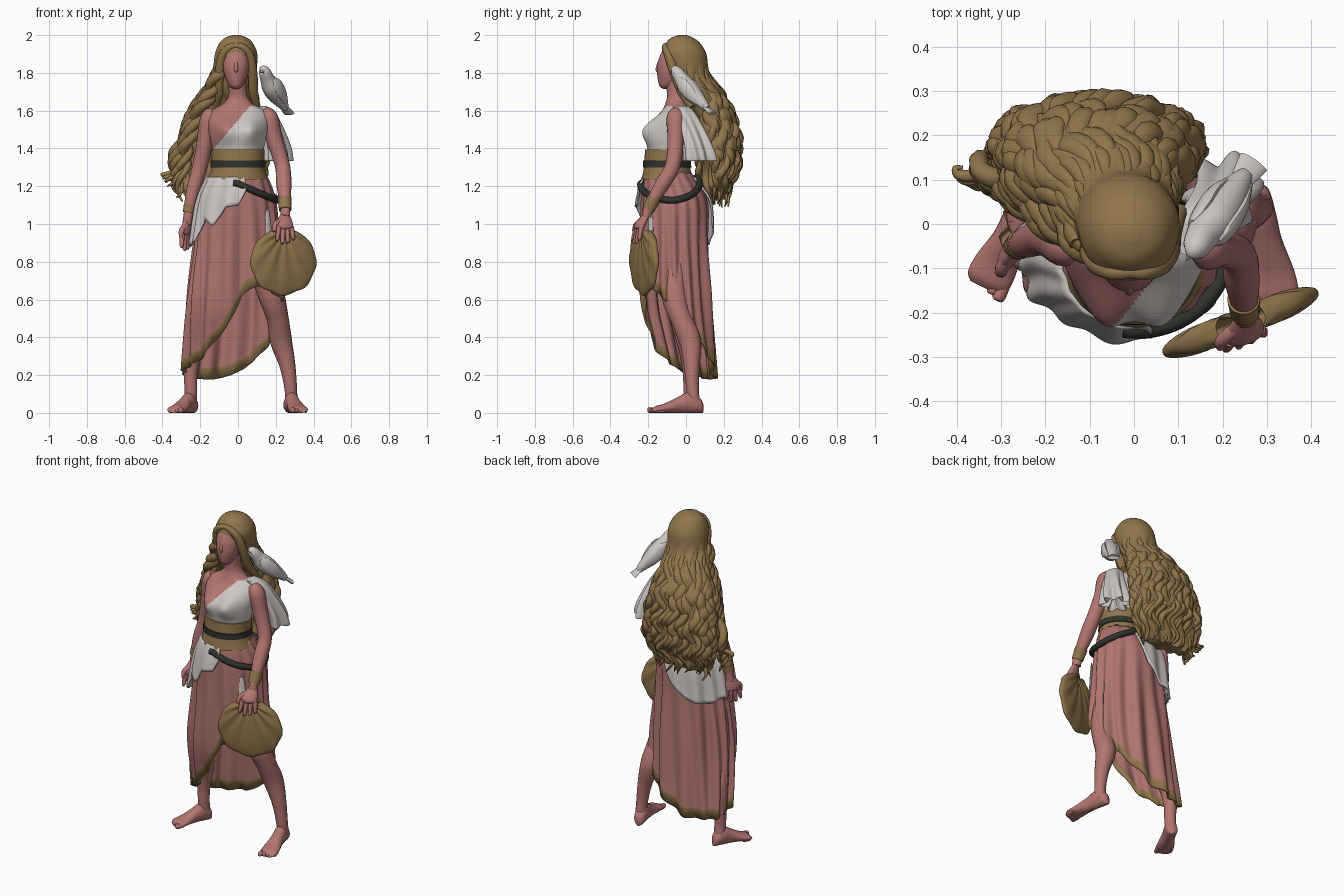
import bpy, bmesh, math, random
from mathutils import Vector
from math import sin, cos, pi, radians, exp

random.seed(4)
if "Cube" in bpy.data.objects:
    bpy.data.objects.remove(bpy.data.objects["Cube"])


def material(name, rgb):
    m = bpy.data.materials.new(name)
    m.use_nodes = True
    m.diffuse_color = (*rgb, 1)
    bsdf = next(n for n in m.node_tree.nodes if n.type == 'BSDF_PRINCIPLED')
    bsdf.inputs["Base Color"].default_value = (*rgb, 1)
    bsdf.inputs["Roughness"].default_value = 0.8
    return m


SKIN = material("skin_pink", (.45, .18, .165))
ROSE = material("rose_cloth", (.43, .175, .16))
GOLD = material("old_gold", (.28, .18, .07))
WHITE = material("white_cloth", (.62, .57, .55))
DARK = material("dark_leather", (.03, .032, .025))


def smooth(pts, n=5):
    """Catmull-Rom interpolation of equal-length tuples."""
    out = []
    for i in range(len(pts) - 1):
        quad = [pts[max(i - 1, 0)], pts[i], pts[i + 1], pts[min(i + 2, len(pts) - 1)]]
        for k in range(n):
            t = k / n
            out.append(tuple(b + t / 2 * (c - a + t * (2 * a - 5 * b + 4 * c - d + t * (3 * (b - c) + d - a)))
                             for a, b, c, d in zip(*quad)))
    return out + [tuple(pts[-1])]


def lookup(table, z):
    """Ring of a table (sorted from high z to low) at height z."""
    for p, q in zip(table, table[1:]):
        if p[0] >= z >= q[0] and p[0] > q[0]:
            t = (p[0] - z) / (p[0] - q[0])
            return [a + t * (b - a) for a, b in zip(p, q)]
    return table[0] if z > table[0][0] else table[-1]


def grid(name, rows, mats, rule=None, closed=True, caps=True, thick=0):
    """Skin rows of points into one surface; rule(row, centre) picks the material."""
    bm = bmesh.new()
    vs = [[bm.verts.new(p) for p in row] for row in rows]
    n = len(rows[0])
    for r in range(len(rows) - 1):
        for i in range(n if closed else n - 1):
            j = (i + 1) % n
            f = bm.faces.new((vs[r][i], vs[r][j], vs[r + 1][j], vs[r + 1][i]))
            if rule:
                f.material_index = rule(r, f.calc_center_median())
    if caps and closed:
        bm.faces.new(vs[0])
        bm.faces.new(vs[-1])
    bmesh.ops.recalc_face_normals(bm, faces=bm.faces)
    me = bpy.data.meshes.new(name)
    bm.to_mesh(me)
    bm.free()
    for m in mats:
        me.materials.append(m)
    me.shade_smooth()
    me.set_sharp_from_angle(angle=radians(55))
    ob = bpy.data.objects.new(name, me)
    bpy.context.collection.objects.link(ob)
    if thick:
        ob.modifiers.new("thickness", 'SOLIDIFY').thickness = thick


def loft(name, rings, mats, n=48, push=None, rule=None, step=5):
    """Horizontal ellipses (z, cx, cy, rx, ry), optionally displaced."""
    rows = []
    for z, cx, cy, rx, ry in smooth(rings, step):
        row = []
        for i in range(n):
            a = 2 * pi * i / n
            p = Vector((cx + rx * cos(a), cy + ry * sin(a), z))
            row.append(push(p, a) if push else p)
        rows.append(row)
    grid(name, rows, mats, rule)


def tube(name, pts, mat, n=12, ref=(0, 0, 1), step=5, flat=1):
    """Round or flattened tube through (x, y, z, radius); flat scales the depth."""
    path = smooth(pts, step)
    pos = [Vector(p[:3]) for p in path]
    rows, side = [], None
    for i, p in enumerate(path):
        t = (pos[min(i + 1, len(pos) - 1)] - pos[max(i - 1, 0)]).normalized()
        side = t.cross(Vector(ref)) if side is None else side - t * side.dot(t)
        side.normalize()
        up = side.cross(t)
        rows.append([pos[i] + (side * cos(2 * pi * k / n) + up * flat * sin(2 * pi * k / n)) * p[3]
                     for k in range(n)])
    grid(name, rows, [mat])


# Head with a low nose
loft("head", [(1.945, -.01, -.06, .02, .02), (1.93, -.01, -.06, .05, .055), (1.88, -.01, -.07, .068, .072),
              (1.82, -.01, -.078, .068, .075), (1.77, -.01, -.085, .055, .065), (1.73, -.01, -.095, .035, .045),
              (1.715, -.01, -.1, .012, .02)], [SKIN], 32)
tube("nose", [(-.01, -.135, 1.88, .006), (-.01, -.146, 1.84, .01), (-.01, -.15, 1.815, .011),
              (-.01, -.142, 1.803, .006)], SKIN, ref=(0, 1, 0))


# Torso, with the one-shouldered bodice coloured by a diagonal rule
def bust(p, a):
    if sin(a) < 0:
        p.y += .065 * sin(a) * sum(exp(-((p.x - s) / .065) ** 2 - ((p.z - 1.495) / .07) ** 2) for s in (-.07, .07))
    return p


def bodice(r, c):
    diagonal = c.z < min(1.625, 1.45 + 1.17 * (c.x + .085))
    return int(diagonal or (c.y > -.085 and c.z < 1.55))


loft("torso", [(1.76, -.005, -.06, .048, .05), (1.68, 0, -.05, .05, .05), (1.635, 0, -.05, .08, .06),
               (1.6, 0, -.055, .14, .068), (1.54, 0, -.07, .16, .09), (1.45, 0, -.085, .148, .105),
               (1.38, 0, -.09, .135, .11), (1.25, 0, -.1, .135, .115)], [SKIN, WHITE], 128, bust, bodice, 14)
loft("waist_belt", [(1.395, 0, -.095, .141, .122), (1.31, 0, -.1, .139, .122), (1.27, 0, -.1, .146, .128),
                    (1.235, 0, -.1, .158, .135)], [GOLD])
loft("belt_band", [(1.335, 0, -.1, .145, .127), (1.3, 0, -.1, .145, .128)], [DARK])

# Skirt: bounds per height (z, xmin, xmax, ymin, ymax) and hem height per angle
SKIRT = smooth([(1.28, -.14, .14, -.215, .02), (1.2, -.18, .175, -.23, .075), (1.1, -.21, .2, -.235, .115),
                (.9, -.23, .215, -.235, .115), (.6, -.265, .235, -.235, .13), (.4, -.28, .235, -.19, .14),
                (.17, -.295, .22, -.12, .155)], 8)
HEM = [(360, .55), (315, .66), (285, .65), (270, .53), (252, .4), (225, .28), (180, .21), (135, .18),
       (90, .2), (45, .35), (0, .55)]


def skirt_point(a, z, off=0, fold=1):
    _, x0, x1, y0, y1 = lookup(SKIRT, z)
    depth = fold * (.003 + .018 * min(1, (1.28 - z) * 1.6))
    off += depth * (.6 * sin(15 * a + 1.6 * sin(2 * a) + 2 * z) + .4 * sin(8 * a - 3 * z))
    return Vector(((x0 + x1) / 2 + ((x1 - x0) / 2 + off) * cos(a),
                   (y0 + y1) / 2 + ((y1 - y0) / 2 + off) * sin(a), z))


def cloth(name, top, hem, a0, a1, cols, rows, off, border, mats, closed=False):
    """Hanging cloth over the skirt form, with a bottom border row in the last material."""
    out = []
    for r in range(rows + 2):
        row = []
        for i in range(cols):
            a = a0 + (a1 - a0) * i / (cols if closed else cols - 1)
            low = lookup(hem, math.degrees(a) % 360)[1]
            z = low if r > rows else top + (low + border - top) * r / rows
            row.append(skirt_point(a, z, off * (.5 + r / rows)))
        out.append(row)
    grid(name, out, mats, lambda r, c: int(r >= rows) * (len(mats) - 1), closed, False, .01)


cloth("skirt", 1.28, smooth(HEM, 4), 0, 2 * pi, 180, 30, 0, .06, [ROSE, GOLD], True)
cloth("white_overskirt", 1.25, [(285, 1.2), (272, 1.1), (255, 1.09), (238, .99), (225, 1.03), (212, .91),
                                (195, .89), (170, .91), (140, .88), (110, .9), (85, 1), (70, 1.15)],
      radians(72), radians(282), 110, 14, .02, .02, [WHITE])
tube("white_ribbon", [(*skirt_point(-.75, z, .012, 0), w) for z, w in ((1.08, .01), (1.0, .02), (.85, .025))],
     WHITE, ref=(.6, -.7, 0), flat=.3)

# Slanted hip sash
sash = []
for i in range(25):
    a = radians(-97 + 205 * i / 24)
    z = 1.215 - .09 * max(0, cos(a)) + .03 * max(0, sin(a))
    sash.append((*skirt_point(a, z, .012, 0), .018))
tube("hip_sash", sash, DARK, step=2, flat=1)

# Legs and feet
tube("left_leg", [(.09, -.06, 1, .08), (.13, -.065, .8, .08), (.178, -.06, .62, .07), (.21, -.025, .5, .058),
                  (.228, .022, .38, .058), (.262, .03, .25, .042), (.28, .035, .12, .033), (.28, .045, .04, .034)],
     SKIN, 20, (0, 1, 0))
tube("right_leg", [(-.1, -.05, 1, .09), (-.16, -.06, .75, .08), (-.21, -.03, .5, .056), (-.235, .01, .35, .052),
                   (-.25, .02, .22, .038), (-.25, .02, .12, .033), (-.25, .03, .04, .034)], SKIN, 20, (0, 1, 0))
FOOT = [(0, .012, .05), (.06, .032, .08), (.25, .037, .11), (.45, .038, .085), (.7, .05, .05), (.86, .05, .036),
        (.93, .035, .02)]
for label, heel, toe, out in (("left", (.268, .09), (.33, -.2), 1), ("right", (-.232, .065), (-.345, -.16), -1)):
    h, t = Vector((*heel, 0)), Vector((*toe, 0))
    d = (t - h).normalized()
    side = Vector((-d.y, d.x, 0)) * out
    rows = [[h.lerp(t, s) + side * w * cos(k * pi / 10) + Vector((0, 0, tall / 2 * (1 + sin(k * pi / 10))))
             for k in range(20)] for s, w, tall in smooth(FOOT)]
    grid(label + "_foot", rows, [SKIN])
    for k in range(5):
        tip = t + side * (k - 2) * .019 - d * (.004 + .007 * k)
        r = .015 - .0015 * k
        toe_path = [(*(tip - d * back), r * f) for back, f in ((.05, .8), (.015, 1), (.003, .8), (0, .2))]
        tube(f"{label}_toe_{k + 1}", [(x, y, r, w) for x, y, z, w in toe_path], SKIN, 8, step=3)


# Arms, bracelets and hands
def hand(label, wrist, knuckle, tip, across, thumb):
    w, k, e, s = map(Vector, (wrist, knuckle, tip, across))
    tube(label + "_palm", [(*w, .025), (*w.lerp(k, .5), .04), (*k, .046), (*k.lerp(e, .1), .03)], SKIN, 14,
         (e - w).cross(s).normalized(), flat=.5)
    for i in range(4):
        o = s * (i - 1.5) * .024
        end = e + o * 1.25 + (k - e) * (.2, 0, .05, .25)[i]
        tube(f"{label}_finger_{i + 1}", [(*(k + o), .014), (*(k + o).lerp(end, .5), .013), (*end, .01),
                                         (*end.lerp(e, .05), .004)], SKIN, 8, tuple(s))
    tube(label + "_thumb", [(*w.lerp(k, .3), .016), (*(w.lerp(k, .8) + s * thumb), .015),
                            (*(k.lerp(e, .3) + s * thumb * 1.1), .009)], SKIN, 8, tuple(s))


tube("left_arm", [(.135, -.05, 1.595, .03), (.165, -.055, 1.56, .048), (.193, -.055, 1.45, .043),
                  (.235, -.07, 1.31, .04), (.243, -.125, 1.21, .04), (.25, -.19, 1.1, .028),
                  (.25, -.21, 1.04, .026)], SKIN, 20, (0, 1, 0))
tube("right_arm", [(-.13, -.05, 1.595, .03), (-.155, -.05, 1.555, .046), (-.178, -.04, 1.42, .043),
                   (-.205, -.03, 1.29, .04), (-.24, -.04, 1.17, .036), (-.262, -.05, 1.05, .026),
                   (-.27, -.052, 1.0, .025)], SKIN, 20, (0, 1, 0))
tube("left_bracelet", [(.247, -.17, 1.135, .037), (.25, -.2, 1.075, .033)], GOLD, 20, (0, 1, 0))
tube("right_bracelet", [(-.254, -.045, 1.1, .033), (-.262, -.05, 1.06, .031)], GOLD, 20, (0, 1, 0))
hand("left", (.25, -.208, 1.05), (.25, -.25, .985), (.25, -.268, .9), (.93, .37, 0), -.055)
hand("right", (-.268, -.052, 1.02), (-.278, -.065, .95), (-.275, -.075, .865), (.5, .86, 0), -.045)

# Scallop shell: two ribbed halves fanning out from the hinge at the top
N, R, HINGE = 112, .175, .165
centre, along, facing = Vector((.24, -.222, .8)), Vector((.93, .37, 0)), Vector((.37, -.93, .0))
rows = []
for half in (1, -1):
    for r in range(17):
        s = (1 - cos(pi * (r if half > 0 else 16 - r) / 16)) / 2
        row = []
        for i in range(N + 1):
            f = radians(-92 + 184 * i / N)
            rib = cos(16 * f)
            reach = HINGE * cos(f) + math.sqrt(R * R - (HINGE * sin(f)) ** 2)
            d = s * reach * (1 + .015 * rib * s)
            bulge = half * ((.026 + .0025 * rib) * max(0, sin(pi * s)) ** .5 + .003)
            row.append(centre + along * d * sin(f) * 1.06 + facing * bulge + Vector((0, 0, HINGE - d * cos(f))))
        rows.append(row)
grid("scallop_shell", rows, [GOLD], closed=False)


# Shoulder drape, tucked in at the bottom
def ripple(p, a):
    k = (1.62 - p.z) * .07
    return p + Vector((cos(a), sin(a), 0)) * k * sin(6 * a + 5 * p.z)


loft("shoulder_drape", [(1.625, .12, -.03, .03, .04), (1.59, .145, -.005, .05, .055), (1.5, .18, .035, .058, .062),
                        (1.4, .2, .065, .07, .072), (1.335, .2, .075, .075, .075), (1.36, .2, .075, .05, .05),
                        (1.42, .19, .06, .025, .025)], [WHITE], 60, ripple)

# Dove on the left shoulder
tube("dove_body", [(.125, -.07, 1.81, .008), (.132, -.062, 1.815, .024), (.142, -.048, 1.803, .032),
                   (.155, -.025, 1.77, .038), (.178, .005, 1.725, .05), (.205, .045, 1.68, .045),
                   (.235, .09, 1.635, .028), (.25, .11, 1.61, .018)], WHITE, 20)
tube("dove_beak", [(.129, -.066, 1.812, .009), (.118, -.082, 1.8, .002)], WHITE, 8)
tube("dove_tail", [(.225, .075, 1.65, .02), (.248, .108, 1.615, .028), (.27, .14, 1.585, .036)], WHITE, flat=.3)
for label, s in (("right", -1), ("left", 1)):
    dx, dy = .03 * s, -.022 * s
    tube(label + "_dove_wing", [(.158 + dx, -.02 + dy, 1.77, .012), (.18 + dx, .005 + dy, 1.735, .036),
                                (.21 + dx, .05 + dy, 1.68, .032), (.25 + dx / 2, .1 + dy / 2, 1.62, .005)],
         WHITE, ref=(.8 * s, -.6 * s, .1), flat=.45)

# Hair: a rippled mass covered in broad wavy strands
HAIR = [(2.0, -.01, -.02, .02, .02), (1.985, -.01, -.02, .06, .06), (1.955, -.01, -.015, .09, .092),
        (1.9, -.01, -.01, .112, .118), (1.8, -.02, .018, .118, .108), (1.7, -.05, .075, .14, .115),
        (1.6, -.07, .125, .175, .11), (1.45, -.08, .165, .21, .105), (1.3, -.085, .18, .225, .09),
        (1.2, -.09, .165, .2, .075), (1.13, -.1, .16, .14, .04)]


def wave(p, a):
    k = min(.012, max(0, 1.85 - p.z) * .08)
    return p + Vector((cos(a), sin(a), 0)) * k * sin(11 * a + 2 * sin(p.z * 26))


loft("hair_mass", HAIR, [GOLD], 120, wave, step=8)
FINE = smooth(HAIR, 8)
COUNT = 30
for i in range(COUNT):
    base, phase, end = radians(-25 + 230 * i / (COUNT - 1)), random.uniform(0, 2), random.uniform(1.08, 1.2)
    pts = []
    for k in range(21):
        t = k / 20
        z = 1.9 + (end - 1.9) * t
        grow = min(1, t * 2.5)
        _, cx, cy, rx, ry = lookup(FINE, max(z, 1.17))
        a = base + .13 * grow * sin(z * 38 + phase)
        o = .014 * grow * sin(z * 42 + phase * 3) - .012 + .006 * grow
        pts.append((cx + (rx + o) * cos(a), cy + (ry + o) * sin(a), z, .003 + .03 * grow * (1 - t ** 5)))
    tube(f"hair_strand_{i + 1}", pts, GOLD, 10, (cos(base), sin(base), .2), 3, .7)

# Loose curling locks over the right shoulder, and locks framing the face
for j in range(8):
    u = j / 7
    phase = random.uniform(0, 6)
    line = smooth([(-.1, -.05 + .05 * u, 1.8), (-.15, -.02 + .06 * u, 1.69), (-.21 - .03 * u, .02 + .07 * u, 1.57),
                   (-.26 - .05 * u, .06 + .06 * u, 1.42), (-.29 - .07 * u, .08 + .05 * u, 1.28),
                   (-.31 - .08 * u, .08 + .03 * u, 1.12 + .14 * u)], 4)
    tube(f"loose_lock_{j + 1}", [(x + .02 * sin(k * 1.2 + phase), y + .018 * cos(k * 1.2 + phase), z,
                                  .024 * (1 - (k / (len(line) - 1)) ** 4) + .004)
                                 for k, (x, y, z) in enumerate(line)], GOLD, 8, (0, 1, 0), 4)
for label, s in (("right", -1), ("left", 1)):
    tube(label + "_face_lock", [(-.01 + s * x, y, z, r) for x, y, z, r in (
        (-.01, -.107, 1.945, .014), (.035, -.108, 1.935, .019), (.072, -.09, 1.89, .024), (.088, -.06, 1.8, .026),
        (.092, -.02, 1.7, .026), (.11, .03, 1.62, .02))], GOLD, 10, (0, 1, 0))
